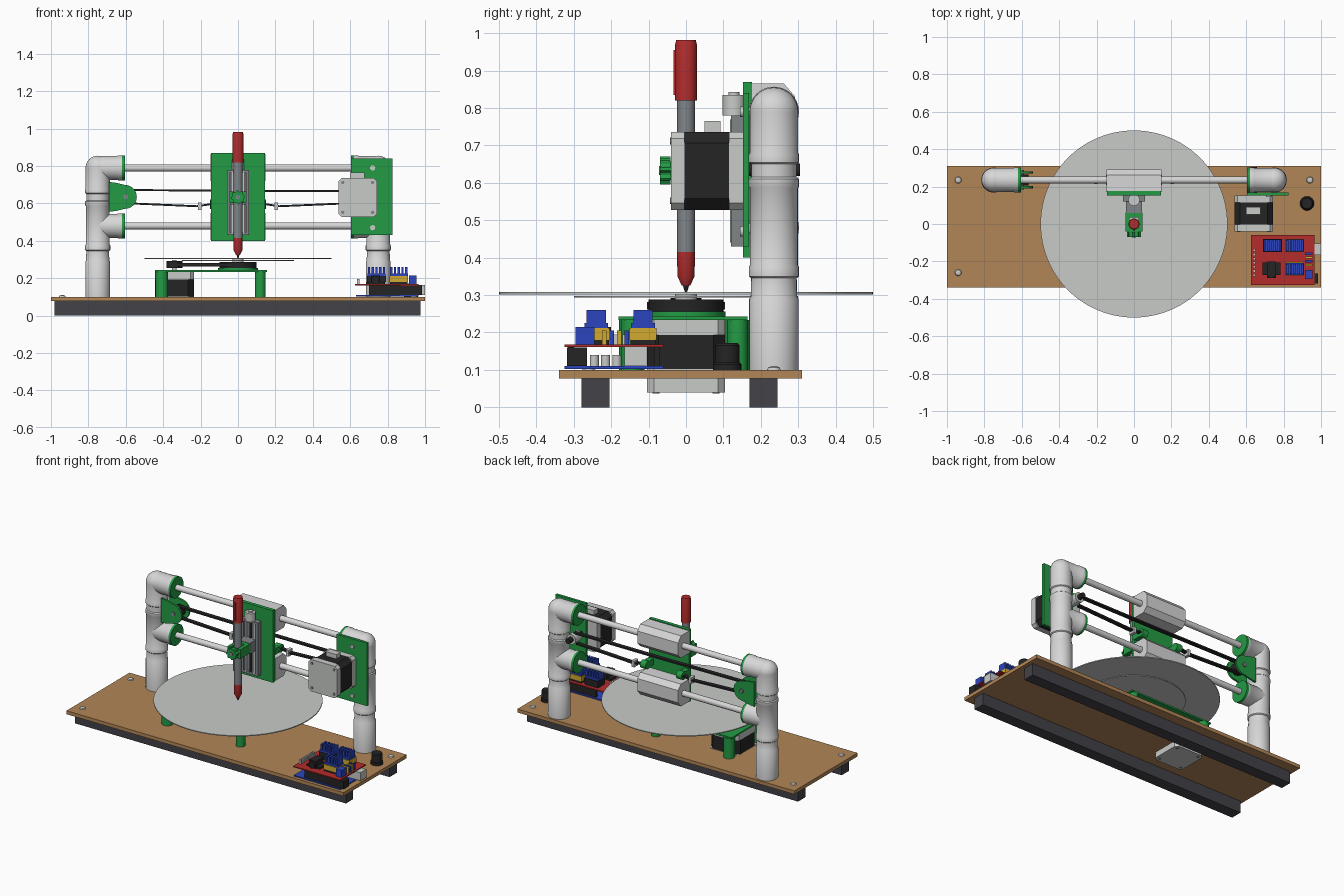
import bpy, bmesh, math
from mathutils import Vector

if "Cube" in bpy.data.objects:
    bpy.data.objects.remove(bpy.data.objects["Cube"])


def material(name, r, g, b):
    m = bpy.data.materials.new(name)
    m.diffuse_color = (r, g, b, 1)
    m.use_nodes = True
    m.node_tree.nodes["Principled BSDF"].inputs["Base Color"].default_value = m.diffuse_color
    return m


TAN = material("wood", 0.45, 0.24, 0.095)
DARK = material("charcoal", 0.055, 0.055, 0.065)
BLACK = material("black", 0.018, 0.018, 0.018)
WHITE = material("pipe_white", 0.68, 0.68, 0.68)
METAL = material("light_metal", 0.58, 0.60, 0.58)
GREY = material("mid_grey", 0.22, 0.235, 0.25)
GREEN = material("green", 0.017, 0.33, 0.06)
RED = material("red", 0.46, 0.025, 0.025)
BLUE = material("blue", 0.025, 0.06, 0.52)
YELLOW = material("yellow", 0.65, 0.40, 0.03)


def finish(name, bm, mat, smooth=False):
    bmesh.ops.recalc_face_normals(bm, faces=bm.faces)
    me = bpy.data.meshes.new(name)
    bm.to_mesh(me)
    bm.free()
    me.materials.append(mat)
    if smooth:
        me.shade_smooth()
        me.set_sharp_from_angle(angle=math.radians(35))
    ob = bpy.data.objects.new(name, me)
    bpy.context.collection.objects.link(ob)
    return ob


def place(axis, u, v, w):
    return {"x": (w, u, v), "y": (u, w, v), "z": (u, v, w)}[axis]


def prism(name, axis, pts, lo, hi, mat, smooth=False):
    """Extrude a 2D outline along an axis."""
    bm = bmesh.new()
    a = [bm.verts.new(place(axis, u, v, lo)) for u, v in pts]
    b = [bm.verts.new(place(axis, u, v, hi)) for u, v in pts]
    bm.faces.new(a)
    bm.faces.new(b)
    for i in range(len(pts)):
        j = (i + 1) % len(pts)
        bm.faces.new((a[i], a[j], b[j], b[i]))
    return finish(name, bm, mat, smooth)


def box(name, x0, x1, y0, y1, z0, z1, mat):
    return prism(name, "z", [(x0, y0), (x1, y0), (x1, y1), (x0, y1)], z0, z1, mat)


def turned(name, axis, u, v, profile, mat, n=32):
    """Solid of revolution; profile holds (radius, position along axis)."""
    bm = bmesh.new()
    rings = [[bm.verts.new(place(axis, u + r * math.cos(math.tau * i / n),
                                 v + r * math.sin(math.tau * i / n), w)) for i in range(n)]
             for r, w in profile]
    for a, b in zip(rings, rings[1:]):
        for i in range(n):
            j = (i + 1) % n
            bm.faces.new((a[i], a[j], b[j], b[i]))
    bm.faces.new(rings[0])
    bm.faces.new(rings[-1])
    return finish(name, bm, mat, True)


def cyl(name, axis, u, v, r, lo, hi, mat, n=32):
    return turned(name, axis, u, v, [(r, lo), (r, hi)], mat, n)


def motor(name, axis, u, v, cuts):
    """Stepper motor: metal caps either side of a black core."""
    h = 0.104
    for i, (part, mat) in enumerate((("end_cap", METAL), ("core", BLACK), ("front_cap", METAL))):
        c = 0.03 if mat is BLACK else 0.018
        pts = []
        for sx, sy in ((1, 1), (-1, 1), (-1, -1), (1, -1)):
            p = [(u + sx * h, v + sy * (h - c)), (u + sx * (h - c), v + sy * h)]
            pts += p if sx * sy > 0 else p[::-1]
        prism(name + "_" + part, axis, pts, cuts[i], cuts[i + 1], mat)
    for sx in (-1, 1):
        for sy in (-1, 1):
            cyl(name + "_bolt", axis, u + sx * .08, v + sy * .08, .009, cuts[0] - .003, cuts[0], GREY, 12)


def strip(name, path, y0, y1, t, mat):
    """Flat belt following an x-z path."""
    pts = [(x, z + t) for x, z in path] + [(x, z - t) for x, z in reversed(path)]
    return prism(name, "y", pts, y0, y1, mat)


# Base board, rails and screws
box("base_board", -1, 1, -.34, .31, .077, .10, TAN)
for y in (-.28, .17):
    box("base_rail", -.98, .975, y, y + .075, 0, .077, DARK)
for x in (-.94, .94):
    for y in (-.26, .235):
        turned("base_screw", "z", x, y, [(.018, .10), (.015, .107), (.006, .11)], METAL, 16)

# Pipe frame, mirrored left and right
PY = .235
for s in (-1, 1):
    x = .75 * s
    turned("post", "z", x, PY, [(.066, .10), (.066, .29), (.062, .296), (.061, .345), (.067, .35),
                                (.067, .375), (.064, .38), (.064, .585), (.067, .59), (.067, .61),
                                (.061, .615), (.061, .65), (.067, .655), (.067, .675), (.065, .68), (.065, .79)], WHITE)
    bm = bmesh.new()
    bmesh.ops.create_uvsphere(bm, u_segments=32, v_segments=16, radius=.065)
    bmesh.ops.translate(bm, verts=bm.verts, vec=Vector((x, PY, .79)))
    finish("elbow_corner", bm, WHITE, True)
    for z in (.48, .79):
        turned("side_branch", "x", PY, z, [(.064, x), (.064, s * .645), (.067, s * .64), (.067, s * .62)], WHITE)
        cyl("branch_collar", "x", PY, z, .067, min(s * .605, s * .62), max(s * .605, s * .62), GREEN)
for z in (.48, .79):
    cyl("guide_rod", "x", PY, z, .019, -.62, .62, WHITE, 24)

# Idler bracket
arc = [(-.605 + .064 * math.cos(math.radians(a)), .635 + .064 * math.sin(math.radians(a)))
       for a in range(-90, 91, 15)]
for y in (.19, .27):
    prism("idler_bracket", "y", [(-.69, .715), (-.69, .555), (-.65, .56)] + arc + [(-.65, .71)], y, y + .012, GREEN, True)
cyl("idler_wheel", "y", -.6, .635, .036, .205, .265, BLACK)
cyl("idler_axle", "y", -.6, .635, .013, .185, .29, GREY, 16)

# Drive motor on its plate
plate = [(.605, .43), (.825, .43), (.825, .84), (.605, .84)]
prism("motor_plate", "y", plate, .152, .169, GREEN)
motor("drive_motor", "y", .64, .632, (-.04, -.004, .115, .152))
box("drive_motor_plug", .60, .675, .05, .092, .73, .765, METAL)
for z in (.47, .79):
    cyl("plate_screw", "y", .72, z, .014, .145, .153, METAL, 16)
cyl("drive_pulley", "y", .64, .635, .032, .20, .27, METAL)
cyl("drive_shaft", "y", .64, .635, .017, .169, .305, BLACK, 16)

# Carriage belt
strip("belt_top", [(-.6, .672), (0, .667), (.64, .667)], .222, .248, .005, BLACK)
for s in (-1, 1):
    strip("belt_bottom", [(s * .62, .602), (s * .22, .585), (s * .12, .60)], .222, .248, .005, BLACK)
    box("belt_clip", s * .205 - .01, s * .205 + .01, .215, .255, .565, .605, METAL)
    cyl("belt_anchor", "x", PY, .595, .026, s * .13 - .02, s * .13 + .02, GREEN, 20)
    box("anchor_arm", s * .13 - .018, s * .13 + .018, .17, PY, .575, .615, GREEN)

# Carriage plate and bearing blocks
box("carriage_plate", -.145, .145, .153, .176, .40, .87, GREEN)
for z, s in ((.79, 1), (.48, -1)):
    prof = [(.176, z + .075 * s), (.262, z + .075 * s), (.292, z + .04 * s),
            (.292, z - .04 * s), (.262, z - .07 * s), (.176, z - .07 * s)]
    prism("bearing_block", "x", prof, -.147, .147, WHITE)

# Lifting slide
box("slide_back", -.06, .06, .14, .153, .43, .78, GREY)
for s in (-1, 1):
    box("slide_wall", s * .052 - .008, s * .052 + .008, .12, .14, .43, .78, GREY)
    cyl("slide_rod", "z", s * .03, .125, .007, .44, .77, METAL, 12)
for z in (.43, .765):
    box("slide_end", -.06, .06, .12, .14, z, z + .015, GREY)
cyl("lead_screw", "z", 0, .13, .008, .44, .77, BLACK, 12)
cyl("lift_motor", "z", 0, .128, .031, .78, .835, METAL, 24)
cyl("lift_motor_cap", "z", 0, .128, .015, .835, .843, METAL, 16)
box("slide_nut", -.043, .043, .06, .135, .595, .665, GREY)

# Pen and clamp
turned("pen_cap", "z", 0, 0, [(.029, .82), (.029, .97), (.026, .982)], RED)
box("pen_clip", -.006, .006, -.034, -.028, .835, .955, RED)
cyl("pen_body", "z", 0, 0, .0245, .415, .82, GREY)
turned("pen_nose", "z", 0, 0, [(.011, .325), (.023, .35), (.024, .417)], RED)
turned("pen_tip", "z", 0, 0, [(.003, .308), (.009, .328)], BLACK, 16)
for s in (-1, 1):
    box("clamp_side", s * .035 - .011, s * .035 + .011, -.04, .06, .603, .663, GREEN)
box("clamp_back", -.046, .046, .035, .062, .603, .663, GREEN)
box("clamp_front", -.035, .035, -.042, -.025, .608, .658, GREEN)
knob = [((.038 if i % 4 < 2 else .031) * math.cos(math.tau * i / 32),
         .633 + (.038 if i % 4 < 2 else .031) * math.sin(math.tau * i / 32)) for i in range(32)]
prism("clamp_knob", "y", knob, -.069, -.042, GREEN)
cyl("knob_centre", "y", 0, .633, .012, -.072, -.069, GREY, 16)

# Turntable
cyl("turntable", "z", 0, 0, .5, .302, .308, METAL, 96)
cyl("under_disc", "z", 0, 0, .30, .293, .297, METAL, 64)
cyl("table_hub", "z", 0, 0, .03, .285, .303, METAL)
cyl("table_pulley", "z", 0, 0, .10, .255, .288, BLACK, 48)
cyl("pulley_rim", "z", 0, 0, .106, .24, .256, GREEN, 48)
cyl("small_pulley", "z", -.34, 0, .042, .255, .292, BLACK)
cyl("table_motor_shaft", "z", -.34, 0, .012, .235, .298, METAL, 16)
for s in (-1, 1):
    prism("table_belt", "z", [(-.34, s * .036), (0, s * .096), (0, s * .104), (-.34, s * .044)], .262, .282, BLACK)

# Turntable support and its motor
box("support_plate", -.445, .155, -.18, .165, .233, .243, GREEN)
for x, r in ((-.408, .034), (.12, .028)):
    for y in (-.145, .138):
        cyl("support_column", "z", x, y, r, .10, .234, GREEN, 24)
motor("table_motor", "z", -.34, 0, (.04, .102, .193, .234))

# Control boards
box("lower_board", .63, .965, -.325, -.06, .103, .110, BLUE)
box("upper_board", .625, .965, -.325, -.06, .161, .168, RED)
box("usb_socket", .88, 1.0, -.165, -.105, .11, .163, METAL)
box("power_socket", .87, .985, -.318, -.265, .11, .16, BLACK)
for y in (-.315, -.085):
    box("pin_header", .70, .94, y, y + .015, .11, .161, BLACK)
for i, y in enumerate((-.245, -.215, -.185)):
    cyl("capacitor", "z", .84, y, .012, .11, .14, METAL, 16)
for i, (x, y) in enumerate(((.74, -.115), (.86, -.115), (.86, -.24), (.735, -.24))):
    box("driver_socket", x - .047, x + .047, y - .034, y + .034, .168, .18, BLACK)
    if i == 3:
        box("empty_socket", x - .022, x + .022, y - .04, y + .04, .18, .215, BLACK)
        continue
    box("driver_header", x - .05, x + .05, y - .036, y + .036, .18, .212, YELLOW if i else BLACK)
    box("driver_board", x - .048, x + .048, y - .032, y + .032, .212, .225, BLUE)
    for k in range(5):
        px = x - .04 + k * .02
        box("driver_pins", px - .006, px + .006, y - .026, y + .026, .225, .26, BLUE)
box("power_terminal", .915, .955, -.295, -.245, .168, .215, BLUE)
for k in range(4):
    y = -.225 + k * .02
    box("jumper", .915, .955, y, y + .012, .168, .205, (YELLOW, BLUE)[k % 2])
for k in range(7):
    y = -.28 + k * .022
    box("side_header", .635, .65, y, y + .014, .168, .195, METAL)
cyl("reset_button", "y", .735, .19, .022, -.29, -.28, BLACK, 20)
box("button_body", .71, .76, -.28, -.262, .168, .215, BLACK)

# Power knob
turned("power_knob", "z", .925, .11, [(.038, .10), (.038, .115), (.033, .12), (.033, .165), (.028, .172)], BLACK, 24)
